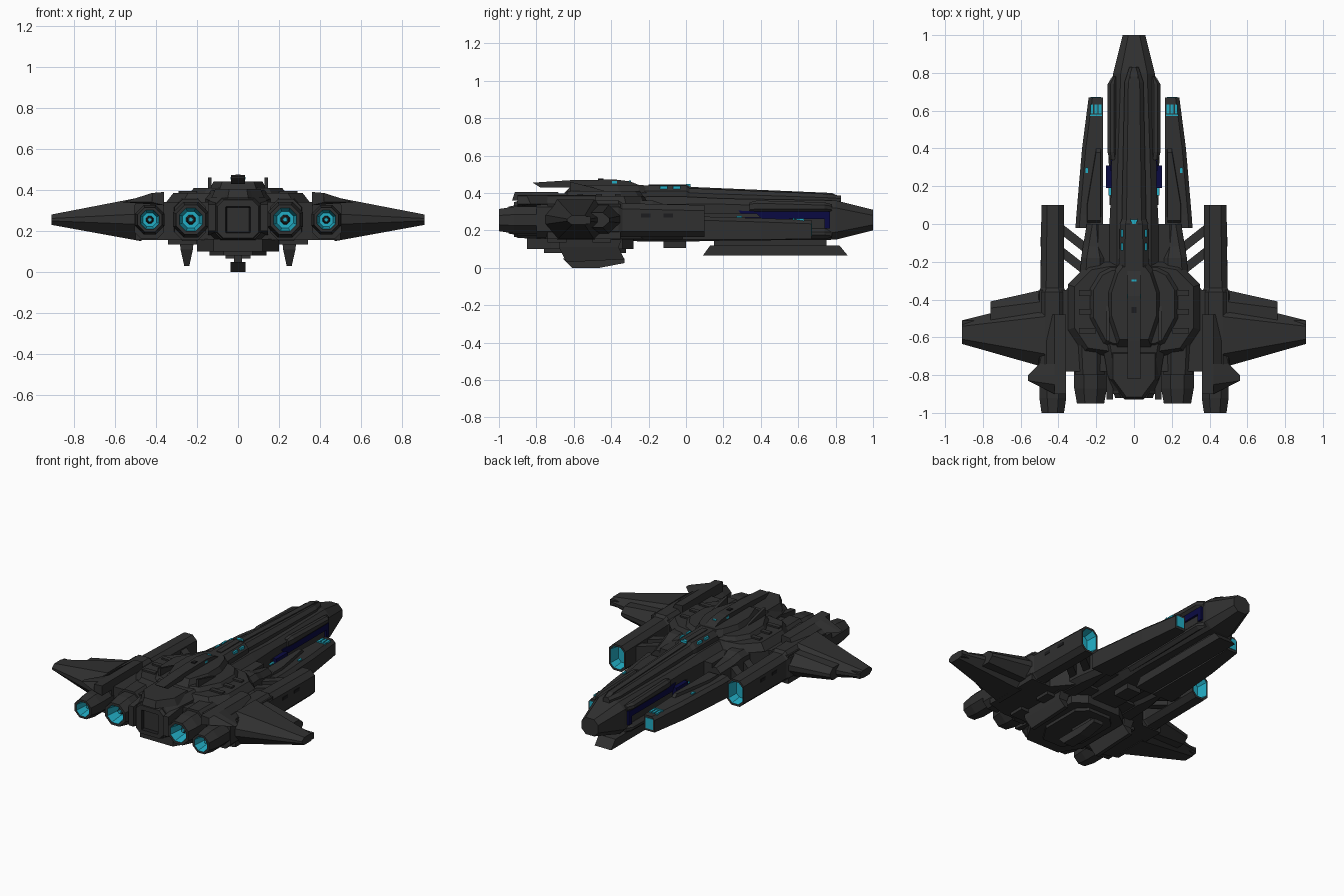
import bpy, bmesh, math
from mathutils import Vector

if "Cube" in bpy.data.objects:
    bpy.data.objects.remove(bpy.data.objects["Cube"])

def material(name, rgb):
    m = bpy.data.materials.new(name)
    m.diffuse_color = (*rgb, 1)
    m.use_nodes = True
    m.node_tree.nodes["Principled BSDF"].inputs["Base Color"].default_value = m.diffuse_color
    return m

HULL = material("charcoal hull", (0.030, 0.030, 0.030))
GLOW = material("cyan glow", (0.016, 0.42, 0.56))
BLUE = material("deep blue panel", (0.003, 0.003, 0.055))
DARK = material("dark recess", (0.012, 0.012, 0.013))

def finish(name, bm, mats, mirror):
    bmesh.ops.remove_doubles(bm, verts=bm.verts, dist=0.0001)
    bmesh.ops.recalc_face_normals(bm, faces=bm.faces)
    me = bpy.data.meshes.new(name)
    bm.to_mesh(me)
    bm.free()
    for m in mats:
        me.materials.append(m)
    ob = bpy.data.objects.new(name, me)
    bpy.context.collection.objects.link(ob)
    if mirror:
        ob.modifiers.new("mirror", 'MIRROR')
    return ob

def stack(name, rings, mats, mirror, inner=None):
    """Bridge equal-length rings of points and cap both ends."""
    bm = bmesh.new()
    loops = [[bm.verts.new(p) for p in r] for r in rings]
    n = len(rings[0])
    bm.faces.new(loops[0])
    for k in range(len(loops) - 1):
        for i in range(n):
            j = (i + 1) % n
            f = bm.faces.new((loops[k][i], loops[k][j], loops[k + 1][j], loops[k + 1][i]))
            f.material_index = int(inner is not None and k >= inner)
    bm.faces.new(loops[-1]).material_index = int(inner is not None)
    return finish(name, bm, mats, mirror)

def loft(name, secs, mirror=False, mats=(HULL,), inner=None):
    """Chamfered box sections (y, x0, x1, z0, z1, chamfer) along y."""
    rings = []
    for y, a, b, c, d, k in secs:
        k = max(k, 0.001)
        rings.append([(a + k, y, c), (b - k, y, c), (b, y, c + k), (b, y, d - k),
                      (b - k, y, d), (a + k, y, d), (a, y, d - k), (a, y, c + k)])
    return stack(name, rings, mats, mirror, inner)

def plate(name, outline, z0, z1, top=1.0, mirror=False, mat=HULL, sym=False):
    """Plan outline (x, y) extruded in z; sym reflects a half outline."""
    if sym:
        outline = outline + [(-x, y) for x, y in reversed(outline)]
    c = sum((Vector(p) for p in outline), Vector((0, 0))) / len(outline)
    up = [c + (Vector(p) - c) * top for p in outline]
    return stack(name, [[(x, y, z0) for x, y in outline], [(x, y, z1) for x, y in up]],
                 (mat,), mirror)

def profile(name, outline, x0, x1, mirror=False, mat=HULL, tip=None):
    """Side outline (y, z) extruded in x; tip shrinks it towards z=tip on side x1."""
    end = outline if tip is None else tip
    return stack(name, [[(x0, y, z) for y, z in outline], [(x1, y, z) for y, z in end]],
                 (mat,), mirror)

def box(name, x0, x1, y0, y1, z0, z1, mat=HULL, mirror=False):
    return profile(name, [(y0, z0), (y1, z0), (y1, z1), (y0, z1)], x0, x1, mirror, mat)

# Central hull and nose
loft("main_hull", [(-0.90, -.11, .11, .16, .36, .03), (-0.2, -.13, .13, .14, .38, .04),
                   (0.0, -.13, .13, .14, .38, .04), (0.2, -.12, .12, .145, .37, .03),
                   (0.8, -.11, .11, .15, .36, .04), (1.0, -.06, .06, .20, .31, .03)])
loft("dorsal_spine", [(-.3, -.08, .08, .34, .44, .03), (0, -.075, .075, .34, .44, .03),
                      (.02, -.065, .065, .34, .425, .025), (.75, -.05, .05, .34, .395, .02),
                      (.83, -.025, .025, .34, .385, .015)])
profile("spine_ridge", [(-.2, .40), (.82, .38), (.78, .40), (.03, .432), (0, .445), (-.2, .445)],
        -.018, .018)
# Nose cheek armour with blue channel between
loft("upper_cheek", [(.34, .09, .13, .30, .35, .01), (.38, .09, .14, .30, .36, .015),
                     (.74, .09, .14, .30, .35, .015), (.78, .09, .115, .30, .34, .01)], True)
loft("lower_cheek", [(.10, .09, .13, .15, .22, .02), (.40, .09, .135, .15, .21, .02),
                     (.74, .09, .135, .155, .21, .02), (.78, .09, .11, .16, .20, .01)], True)
profile("blue_channel", [(.32, .26), (.74, .26), (.74, .21), (.77, .21), (.77, .30), (.28, .305)],
        .10, .125, True, BLUE)
box("blue_side_panel", .10, .147, .19, .31, .22, .285, BLUE, True)
box("channel_shadow", .10, .122, .1, .34, .265, .285, DARK, True)

# Chin rail under the nose
profile("chin_rail", [(.09, .065), (.865, .065), (.82, .12), (.13, .12)], -.06, .06)
box("chin_mount", -.035, .035, .15, .75, .11, .16)
box("chin_sensor", -.05, .05, -.12, 0, .105, .15)

# Forward prongs beside the nose
stack("prong", [[(.165, y, a), (x, y, a), (x, y, b - .02), (x - .02, y, b), (.165, y, b)]
                for y, x, a, b in ((-.02, .31, .15, .28), (.05, .305, .15, .275),
                                   (.4, .275, .15, .265), (.67, .24, .155, .255))],
      (HULL,), True)
plate("prong_ridge", [(.175, .0), (.25, .0), (.25, .1), (.2, .4), (.175, .4)], .27, .29, .9, True)
box("prong_front_light", .175, .23, .664, .673, .17, .24, GLOW, True)
for i in range(3):
    box(f"prong_light_{i}", .172 + i * .022, .187 + i * .022, .585, .632, .25, .264, GLOW, True)
box("prong_light_bar", .17, .235, .572, .58, .25, .266, GLOW, True)
box("prong_marker", .243, .257, .27, .3, .262, .276, GLOW, True)
loft("prong_root", [(-.36, .15, .29, .15, .36, .03), (-.18, .15, .28, .15, .36, .03),
                    (-.12, .16, .27, .15, .34, .03), (0, .17, .25, .15, .32, .03)], True)
box("hull_link", .1, .19, -.2, 0, .17, .34, mirror=True)

# Diagonal struts to the outer nacelles
for i, y in enumerate((-.15, -.27)):
    plate(f"strut_{i}", [(.24, y - .02), (.38, y + .09), (.38, y + .15), (.24, y + .04)],
          .2, .3, 1, True)

# Outer nacelles with glowing intakes
loft("outer_nacelle", [(-.80, .36, .505, .16, .36, .035), (-.36, .36, .505, .16, .36, .035),
                       (-.34, .37, .495, .165, .345, .03), (.10, .37, .49, .165, .335, .03),
                       (.10, .38, .48, .178, .322, .026), (.03, .39, .47, .19, .31, .02)],
     True, (HULL, GLOW), 4)

# Engine nozzles
def nozzle(name, cx, cz, y_front, y_back, r):
    def ring(y, s):
        return (y, cx - s, cx + s, cz - s, cz + s, s * .586)
    loft(name, [ring(y_front, r * 1.08), ring(y_back + .08, r * 1.08), ring(y_back, r * .9),
                ring(y_back, r * .70), ring(y_back + .09, r * .5)], True, (HULL, GLOW), 3)
    loft(name + "_core", [ring(y_back + .1, r * .3), ring(y_back + .05, r * .2)], True)
    loft(name + "_core_light", [ring(y_back + .055, r * .17), ring(y_back + .045, r * .12)],
         True, (GLOW,))

nozzle("outer_nozzle", .43, .255, -.78, -1.0, .066)
nozzle("inner_nozzle", .23, .255, -.72, -.95, .08)
loft("inner_engine_fairing", [(-.80, .155, .31, .155, .355, .04), (-.35, .155, .33, .15, .365, .04)],
     True)

# Wide centre body between nacelles
plate("centre_body", [(.2, -.2), (.25, -.22), (.36, -.35), (.5, -.35), (.5, -.74), (.36, -.78),
                      (.1, -.78)], .155, .34, sym=True)
plate("shoulder_deck", [(.14, -.2), (.25, -.22), (.35, -.32), (.35, -.56), (.27, -.68),
                        (.13, -.70)], .34, .385, .9, sym=True)
plate("upper_deck", [(.13, -.22), (.19, -.25), (.245, -.34), (.245, -.5), (.17, -.64),
                     (.12, -.66)], .37, .41, .88, sym=True)
plate("command_deck", [(.07, -.2), (.1, -.24), (.14, -.36), (.14, -.5), (.09, -.65)],
      .40, .442, .85, sym=True)
profile("bridge_fin", [(-.62, .43), (-.22, .43), (-.30, .462), (-.38, .472), (-.62, .468),
                       (-.82, .455), (-.78, .43)], -.035, .035)
box("bridge_light", -.037, .037, -.395, -.37, .45, .463, GLOW)
box("bridge_window", -.012, .012, -.47, -.44, .465, .476, DARK)
profile("deck_antenna", [(-.62, .40), (-.40, .40), (-.5, .43), (-.62, .46)], .130, .145, True)
for i, y in enumerate((-.58, -.48, -.38)):
    box(f"deck_rib_{i}", .2, .29, y, y + .03, .37, .395, mirror=True)

# Tail block with square socket
loft("tail_block", [(-.62, -.17, .17, .15, .40, .04), (-.80, -.14, .14, .15, .39, .04),
                    (-.92, -.10, .10, .165, .35, .03), (-.92, -.06, .06, .19, .32, .003),
                    (-.87, -.045, .045, .205, .305, .003)], False, (HULL, DARK), 3)
box("tail_plug", -.035, .035, -.9, -.86, .215, .295)
plate("tail_roof", [(.13, -.66), (.13, -.82), (.07, -.9), (.05, -.93)], .36, .405, .85, sym=True)
profile("tail_side_fin", [(-.93, .20), (-.7, .17), (-.7, .36), (-.93, .33)], .11, .145, True)

# Main wings: forward step and rear blade
def wing(name, x0, x1, root, tip):
    rings = []
    for x, (yf, yb, lo, hi) in ((x0, root), (x1, tip)):
        m, q = (lo + hi) / 2, (hi - lo) * .12
        rings.append([(x, yf, m - q), (x, yf, m + q), (x, yf - (yf - yb) * .25, hi),
                      (x, yb + (yf - yb) * .2, hi), (x, yb, m + q), (x, yb, m - q),
                      (x, yb + (yf - yb) * .2, lo), (x, yf - (yf - yb) * .25, lo)])
    stack(name, rings, (HULL,), True)

wing("rear_wing", .47, .91, (-.40, -.76, .15, .365), (-.51, -.635, .23, .28))
wing("forward_wing", .47, .76, (-.345, -.60, .18, .34), (-.41, -.55, .215, .295))
box("wing_leading_block", .70, .91, -.56, -.51, .235, .275, mirror=True)

# Small canted fins above the nacelles
stack("canted_fin", [[(.36, y, z + .045), (.42, y, z + .04), (x, y - d, z - .005), (.36, y, z - .02)]
                     for y, x, d, z in ((-.48, .44, 0, .345), (-.74, .5, 0, .345),
                                        (-.80, .56, 0, .345), (-.85, .56, -.02, .345),
                                        (-.90, .42, 0, .345))], (HULL,), True)

# Belly plates, ventral fins and keel
plate("belly_plate", [(.12, -.28), (.20, -.34), (.20, -.72), (.12, -.85)], .10, .16, sym=True)
plate("belly_step", [(.08, -.32), (.14, -.38), (.14, -.65), (.07, -.76)], .08, .11, sym=True)
for i, y in enumerate((-.74, -.5)):
    box(f"belly_rib_{i}", .2, .34, y, y + .1, .135, .165, mirror=True)
stack("ventral_fin", [[(.215, -.68, .16), (.285, -.68, .16), (.285, -.34, .16), (.215, -.34, .16)],
                      [(.22, -.68, .11), (.28, -.68, .11), (.28, -.36, .11), (.22, -.36, .11)],
                      [(.237, -.64, .03), (.262, -.64, .03), (.262, -.33, .045), (.237, -.33, .045)]],
      (HULL,), True)
box("keel_stem", -.02, .02, -.55, -.38, .04, .1)
profile("keel_fin", [(-.61, 0), (-.46, 0), (-.33, .025), (-.33, .05), (-.66, .05)], -.036, .036)

# Deck lights and hull markers
plate("spine_light", [(0.008, 0), (.022, .025)], .435, .449, sym=True, mat=GLOW)
for i, y in enumerate((-.07, -.14)):
    box(f"deck_light_{i}", .058, .07, y, y + .04, .42, .436, GLOW, True)
box("deck_slit", -.012, .012, -.305, -.295, .45, .466, GLOW)
box("side_light", .12, .134, .15, .19, .255, .263, GLOW, True)
for i, y in enumerate((-.12, -.24)):
    box(f"nacelle_port_{i}", .485, .496, y, y + .05, .27, .29, DARK, True)
